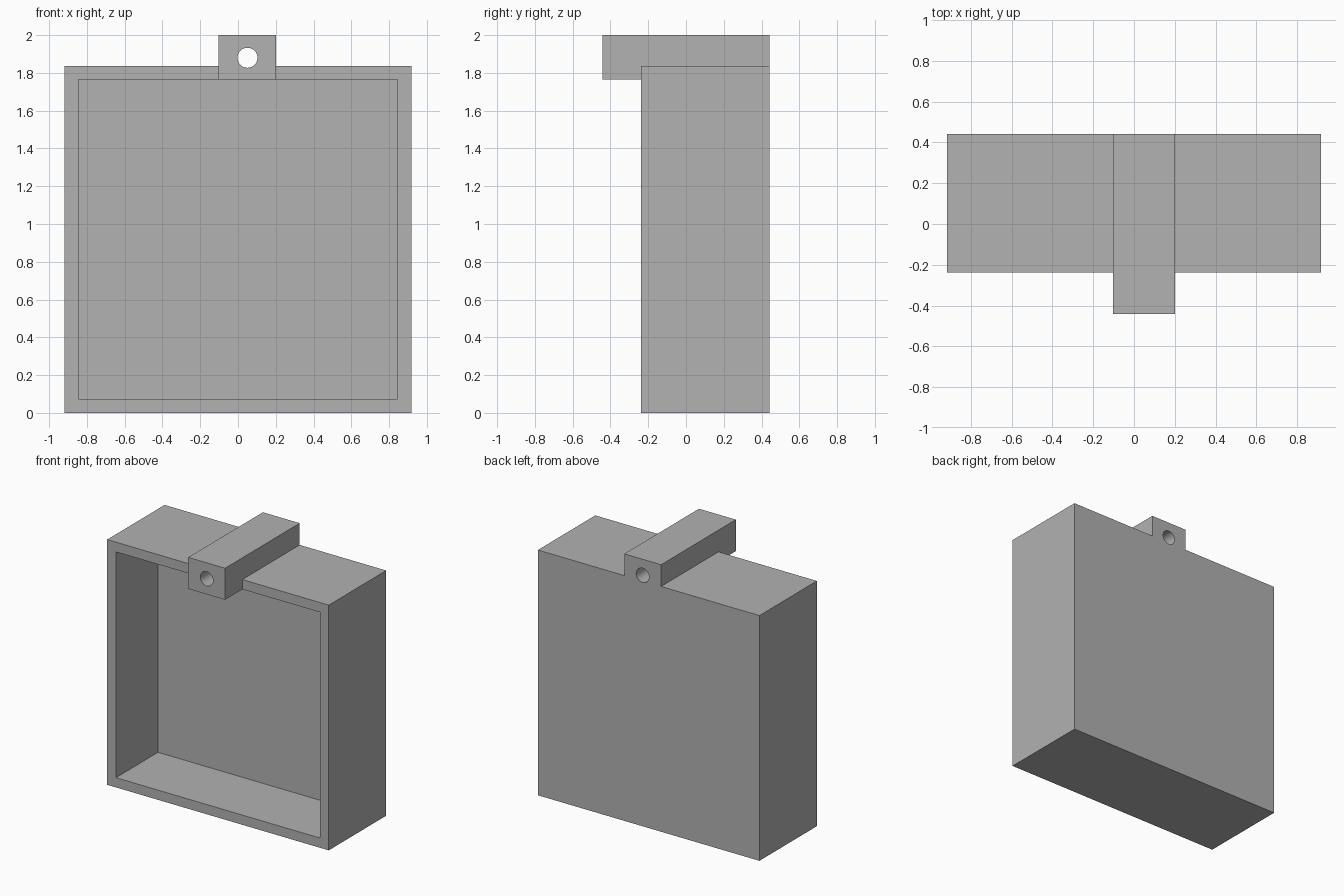
import bpy
import math

cube = bpy.data.objects.get("Cube")
if cube:
    bpy.data.objects.remove(cube, do_unlink=True)

grey = bpy.data.materials.new("plain_grey")
grey.use_nodes = True
colour = (0.445, 0.445, 0.445, 1)
grey.diffuse_color = colour
grey.node_tree.nodes["Principled BSDF"].inputs["Base Color"].default_value = colour


def box(name, x, y, z):
    """Box between the given (low, high) limits on each axis."""
    spans = (x, y, z)
    bpy.ops.mesh.primitive_cube_add(size=1, location=[(a + b) / 2 for a, b in spans])
    obj = bpy.context.object
    obj.name = name
    obj.scale = [b - a for a, b in spans]
    bpy.ops.object.transform_apply(location=True, rotation=True, scale=True)
    obj.data.materials.append(grey)
    return obj


def combine(target, tool, operation):
    """Apply an exact boolean and discard the tool."""
    mod = target.modifiers.new(operation.lower(), "BOOLEAN")
    mod.operation, mod.solver, mod.object = operation, "EXACT", tool
    bpy.context.view_layer.objects.active = target
    bpy.ops.object.modifier_apply(modifier=mod.name)
    bpy.data.objects.remove(tool, do_unlink=True)


HALF, HEIGHT, WALL = 0.918, 1.837, 0.073
FRONT, BACK, FLOOR = -0.237, 0.442, 0.26
inner = HALF - WALL
roof = HEIGHT - WALL

# Open-fronted housing with the hanging lug running over its top
housing = box("housing_with_lug", (-HALF, HALF), (FRONT, BACK), (0, HEIGHT))
lug = box("lug", (-0.103, 0.202), (-BACK, BACK), (roof, 2))
combine(housing, lug, "UNION")

# Deep recess in the front
recess = box("recess_cutter", (-inner, inner), (FRONT - 0.1, FLOOR), (WALL, roof))
combine(housing, recess, "DIFFERENCE")

# Round hole through the whole length of the lug
bpy.ops.mesh.primitive_cylinder_add(vertices=48, radius=0.053, depth=2,
                                    location=(0.05, 0, 1.88),
                                    rotation=(math.pi / 2, 0, 0))
hole = bpy.context.object
hole.data.materials.append(grey)
combine(housing, hole, "DIFFERENCE")

housing.select_set(True)
bpy.context.view_layer.objects.active = housing
bpy.ops.object.shade_smooth_by_angle(angle=math.radians(30))
